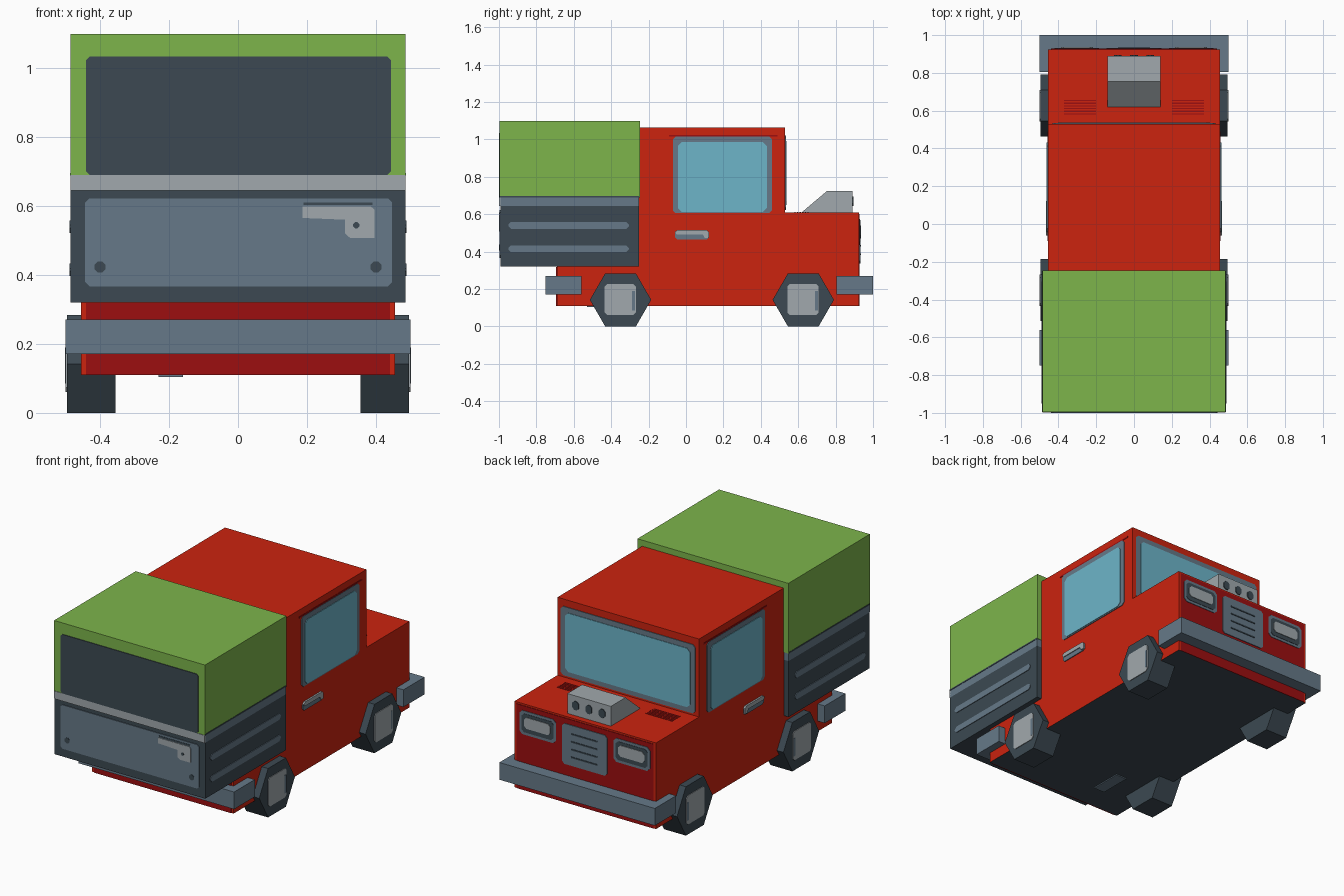
import bpy, bmesh, math
from mathutils import Vector

if "Cube" in bpy.data.objects:
    bpy.data.objects.remove(bpy.data.objects["Cube"])


def material(name, hexcode):
    lin = []
    for i in (0, 2, 4):
        c = int(hexcode[i:i + 2], 16) / 255
        lin.append(c / 12.92 if c <= 0.04045 else ((c + 0.055) / 1.055) ** 2.4)
    m = bpy.data.materials.new(name)
    m.diffuse_color = (*lin, 1)
    m.use_nodes = True
    m.node_tree.nodes["Principled BSDF"].inputs["Base Color"].default_value = m.diffuse_color
    return m


RED = material("red", "CC230F")
DARK_RED = material("dark red", "9C0E10")
GREEN = material("green", "7DB54B")
DARK = material("dark slate", "3C4952")
SLATE = material("slate", "667988")
GREY = material("light grey", "A1A9AD")
GLASS = material("glass blue", "6DB5C9")


def prism(name, pts, axis, a, b, mat, mirror=False):
    """Extrude a 2D outline along an axis from a to b (x: y,z  y: x,z  z: x,y)."""
    k = "xyz".index(axis)

    def place(p, d):
        c = list(p)
        c.insert(k, d)
        return Vector(c)

    bm = bmesh.new()
    lo = [bm.verts.new(place(p, a)) for p in pts]
    hi = [bm.verts.new(place(p, b)) for p in pts]
    bm.faces.new(lo)
    bm.faces.new(hi)
    n = len(pts)
    for i in range(n):
        j = (i + 1) % n
        bm.faces.new((lo[i], lo[j], hi[j], hi[i]))
    bmesh.ops.recalc_face_normals(bm, faces=bm.faces)
    me = bpy.data.meshes.new(name)
    bm.to_mesh(me)
    bm.free()
    me.materials.append(mat)
    ob = bpy.data.objects.new(name, me)
    bpy.context.collection.objects.link(ob)
    if mirror:
        ob.modifiers.new("mirror", "MIRROR").use_axis = (True, False, False)
    return ob


def rect(u0, u1, v0, v1, r=0):
    """Rectangle outline, with cut corners when r is given."""
    if not r:
        return [(u0, v0), (u1, v0), (u1, v1), (u0, v1)]
    return [(u0 + r, v0), (u1 - r, v0), (u1, v0 + r), (u1, v1 - r),
            (u1 - r, v1), (u0 + r, v1), (u0, v1 - r), (u0, v0 + r)]


# Cab, bonnet and chassis in one profile, dark underside
body = prism("body", [(-.69, .11), (.925, .11), (.925, .61), (.53, .61), (.53, 1.063),
                      (-.25, 1.063), (-.25, .32), (-.69, .32)], "x", -.455, .455, RED)
body.data.materials.append(DARK)
for f in body.data.polygons:
    if f.normal.z < -.5:
        f.material_index = 1
prism("underside_pipe", rect(-.23, -.16, -.53, -.34), "z", .104, .112, SLATE)

# Dark red end panels
prism("nose_panel", rect(-.44, .44, .11, .6), "y", .923, .928, DARK_RED)
prism("rear_chassis_panel", rect(-.44, .44, .11, .318), "y", -.694, -.688, DARK_RED)

# Load bed and canopy
prism("load_bed", rect(-.485, .485, .32, .645), "y", -.993, -.25, DARK)
prism("bed_rail", rect(-.485, .485, .645, .69), "y", -.993, -.25, SLATE)
prism("rear_rail_trim", rect(-.485, .485, .645, .69), "y", -.999, -.992, GREY)
prism("canopy", rect(-.485, .485, .69, 1.098), "y", -.996, -.247, GREEN)
prism("canopy_window", rect(-.44, .443, .69, 1.033, .01), "y", -1, -.994, DARK)
prism("bed_side_seam", rect(-.996, -.25, .688, .696), "x", .48, .487, DARK, True)
for i, z in enumerate((.415, .54)):
    prism(f"bed_side_rib_{i}", rect(-.95, -.305, z - .018, z + .018, .014), "x", .48, .489, SLATE, True)

# Tailgate with handle and bolts
prism("tailgate_panel", rect(-.443, .447, .367, .622, .012), "y", -.997, -.99, SLATE)
prism("tailgate_handle", [(.187, .565), (.31, .56), (.31, .52), (.325, .507), (.395, .507),
                          (.395, .59), (.385, .598), (.187, .598)], "y", -1, -.994, GREY)
prism("tailgate_handle_groove", rect(.19, .39, .602, .61), "y", -.999, -.994, DARK)
prism("tailgate_bolt", rect(.384, .416, .407, .439, .01), "y", -.999, -.994, DARK, True)
prism("handle_lock", rect(.334, .352, .535, .553, .006), "y", -1.001, -.997, DARK)

# Side windows and door handles
prism("side_window_trim", rect(-.09, .49, 1.015, 1.024), "x", .45, .457, DARK_RED, True)
prism("side_window_frame", rect(-.07, .46, .605, 1.015, .015), "x", .45, .459, SLATE, True)
prism("side_window_glass", rect(-.043, .432, .612, .985, .02), "x", .455, .462, GLASS, True)
prism("door_handle_base", rect(-.06, .122, .465, .512, .012), "x", .45, .46, SLATE, True)
prism("door_handle_grip", [(-.05, .492), (.09, .492), (.1, .472), (.122, .472), (.122, .505),
                           (.11, .516), (-.045, .516), (-.06, .505)], "x", .455, .465, GREY, True)

# Windscreen
prism("windscreen_frame", rect(-.432, .432, .622, 1.022, .015), "y", .525, .534, SLATE)
prism("windscreen_glass", rect(-.402, .402, .65, .992, .02), "y", .53, .537, GLASS)

# Headlights
prism("headlight_frame", rect(.185, .42, .435, .573, .018), "y", .925, .931, SLATE, True)
prism("headlight_recess", rect(.2, .405, .45, .558, .015), "y", .925, .933, DARK, True)
prism("headlight_lens", rect(.218, .387, .475, .54, .015), "y", .925, .936, GREY, True)

# Grille with slots
prism("grille", rect(-.145, .145, .335, .57, .015), "y", .925, .932, SLATE)
for i in range(4):
    z = .385 + i * .045
    prism(f"grille_slot_{i}", rect(-.085, .085, z - .004, z + .004), "y", .93, .935, DARK)

# Bonnet scoop with intakes, bonnet vents
prism("bonnet_scoop", [(.62, .605), (.89, .605), (.89, .725), (.755, .725), (.62, .611)],
      "x", -.14, .14, GREY)
for i in (-1, 0, 1):
    prism(f"scoop_intake_{i + 1}", rect(i * .085 - .02, i * .085 + .02, .645, .695, .012),
          "y", .887, .895, DARK)
for i in range(6):
    y = .583 + i * .014
    prism(f"bonnet_vent_{i}", rect(.2, .37, y - .003, y + .003), "z", .607, .612, DARK_RED, True)

# Bumpers
prism("nose_bumper", rect(-.5, .5, .805, 1.0), "z", .17, .27, SLATE)
prism("rear_bumper", rect(-.5, .5, -.75, -.56), "z", .17, .27, SLATE)

# Six-sided wheels with hub plates
for tag, y in (("rear", -.35), ("nose", .627)):
    hexagon = [(y + .164 * math.cos(math.radians(60 * k)), .142 + .164 * math.sin(math.radians(60 * k)))
               for k in range(6)]
    prism(f"{tag}_wheel", hexagon, "x", .355, .496, DARK, True)
    prism(f"{tag}_hub", rect(y - .085, y + .082, .06, .228, .014), "x", .494, .5, GREY, True)
    prism(f"{tag}_hub_shade", rect(y + .062, y + .078, .085, .19), "x", .497, .501, SLATE, True)
